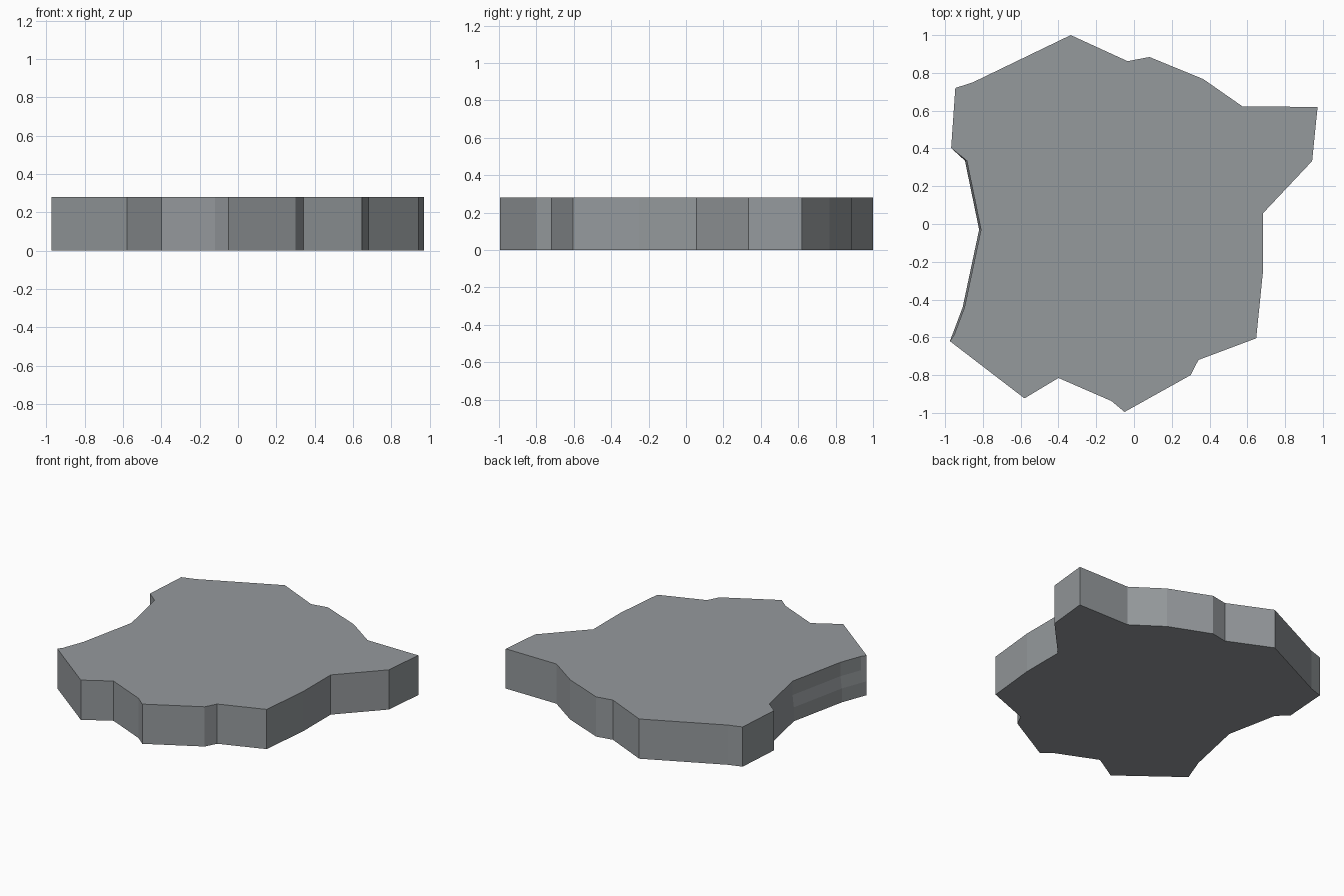
import bpy, bmesh

if "Cube" in bpy.data.objects:
    bpy.data.objects.remove(bpy.data.objects["Cube"])

HEIGHT = 0.28

# Slab outline seen from above, clockwise from the back tip
OUTLINE = [
    (-0.335, 1.0), (-0.034, 0.862), (0.082, 0.884), (0.367, 0.767),
    (0.575, 0.622), (0.972, 0.62), (0.943, 0.333), (0.683, 0.057),
    (0.683, -0.25), (0.647, -0.605), (0.341, -0.72), (0.30, -0.80),
    (-0.05, -0.995), (-0.12, -0.937), (-0.40, -0.815), (-0.58, -0.923),
    (-0.975, -0.62), (-0.952, -0.587), (-0.897, -0.44), (-0.81, -0.03),
    (-0.885, 0.335), (-0.968, 0.402), (-0.946, 0.72), (-0.853, 0.75),
]

stone = bpy.data.materials.new("stone grey")
stone.diffuse_color = (0.30, 0.32, 0.335, 1)
stone.use_nodes = True
stone.node_tree.nodes["Principled BSDF"].inputs["Base Color"].default_value = stone.diffuse_color


def flare(x, y):
    """Outward shift of the lower left side, which slopes slightly."""
    return 0.01 if x < -0.8 and -0.6 < y < 0.38 else 0.0


# Stack of rings: plumb foot, gentle slope on the left, plumb top
bm = bmesh.new()
rings = []
for z, amount in ((0, 1), (HEIGHT * 0.35, 1), (HEIGHT * 0.65, 0), (HEIGHT, 0)):
    rings.append([bm.verts.new((x - flare(x, y) * amount, y, z)) for x, y in OUTLINE])
n = len(OUTLINE)
for low, high in zip(rings, rings[1:]):
    for i in range(n):
        j = (i + 1) % n
        bm.faces.new((low[i], low[j], high[j], high[i]))
bm.faces.new(rings[0])
bm.faces.new(rings[-1])
bmesh.ops.recalc_face_normals(bm, faces=bm.faces)

mesh = bpy.data.meshes.new("stone_slab")
bm.to_mesh(mesh)
bm.free()
mesh.materials.append(stone)
slab = bpy.data.objects.new("stone_slab", mesh)
bpy.context.collection.objects.link(slab)
